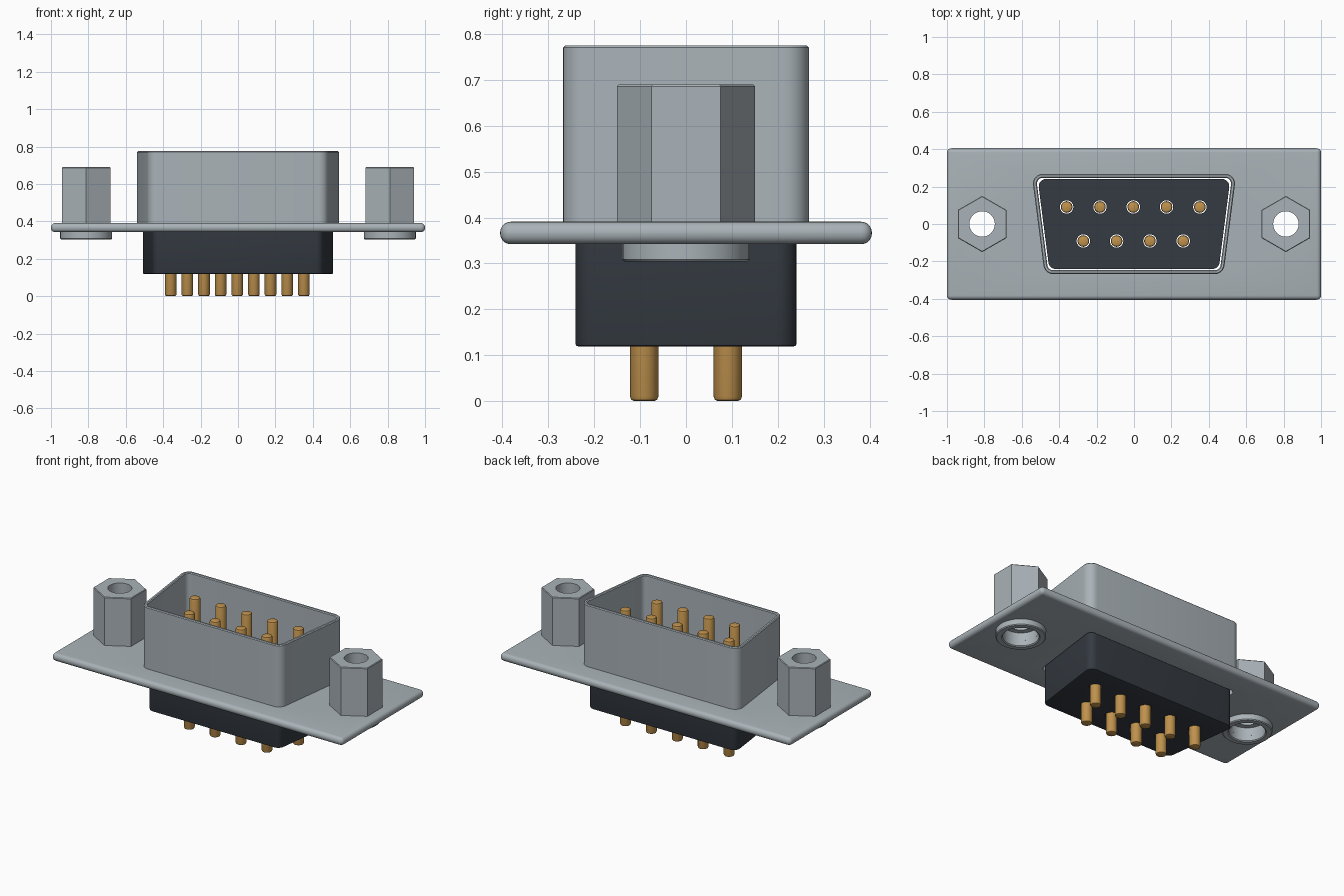
import bpy, bmesh, math

if "Cube" in bpy.data.objects:
    bpy.data.objects.remove(bpy.data.objects["Cube"])

def material(name, rgb):
    m = bpy.data.materials.new(name)
    m.diffuse_color = (*rgb, 1)
    m.use_nodes = True
    m.node_tree.nodes["Principled BSDF"].inputs["Base Color"].default_value = m.diffuse_color
    return m

STEEL = material("steel grey", (0.40, 0.45, 0.48))
BLACK = material("charcoal plastic", (0.035, 0.043, 0.054))
GOLD = material("gold", (0.53, 0.29, 0.075))

PIN_R, ROW_Y, PITCH = 0.031, 0.091, 0.178
PINS = [(-0.004 + PITCH * (i - 2), ROW_Y) for i in range(5)]
PINS += [(-0.004 + PITCH * (i - 1.5), -ROW_Y) for i in range(4)]
NUT_X = (-0.812, 0.812)


def add_object(name, bm, mat):
    bmesh.ops.recalc_face_normals(bm, faces=bm.faces)
    me = bpy.data.meshes.new(name)
    bm.to_mesh(me)
    bm.free()
    ob = bpy.data.objects.new(name, me)
    bpy.context.collection.objects.link(ob)
    if mat:
        me.materials.append(mat)
    return ob


def loft(bm, layers, caps=True, closed=False):
    """Skin a stack of (outline, z) layers."""
    rings = [[bm.verts.new((x, y, z)) for x, y in pts] for pts, z in layers]
    n = len(rings[0])
    pairs = list(zip(rings, rings[1:]))
    if closed:
        pairs.append((rings[-1], rings[0]))
    for a, b in pairs:
        for i in range(n):
            j = (i + 1) % n
            bm.faces.new((a[i], a[j], b[j], b[i]))
    if caps and not closed:
        bm.faces.new(rings[0])
        bm.faces.new(rings[-1])


def polygon(cx, cy, r, n, turn=0.0):
    return [(cx + r * math.cos(2 * math.pi * i / n + turn),
             cy + r * math.sin(2 * math.pi * i / n + turn)) for i in range(n)]


def d_outline(h, wt, wb, r, inset=0.0, seg=6):
    """Rounded trapezoid, wide at +y, optionally inset."""
    slope = (wt - wb) / (2 * h)
    c = math.sqrt(1 + slope * slope)
    tilt = math.atan(slope)
    yc = h - r
    side = lambda y: wb + (y + h) * slope - r * c
    right = []
    for y, a0, a1 in ((-yc, -math.pi / 2, -tilt), (yc, -tilt, math.pi / 2)):
        for i in range(seg + 1):
            a = a0 + (a1 - a0) * i / seg
            right.append((side(y) + (r - inset) * math.cos(a), y + (r - inset) * math.sin(a)))
    return right + [(-x, y) for x, y in reversed(right)]


def finish(ob, cutters=(), bevel=0.0, segments=1):
    """Round edges, cut openings, bake the result and set shading."""
    if bevel:
        m = ob.modifiers.new("round", 'BEVEL')
        m.width, m.segments, m.limit_method = bevel, segments, 'ANGLE'
    for cut in cutters:
        m = ob.modifiers.new("cut", 'BOOLEAN')
        m.object, m.operation, m.solver = cut, 'DIFFERENCE', 'EXACT'
    dg = bpy.context.evaluated_depsgraph_get()
    dg.update()
    me = bpy.data.meshes.new_from_object(ob.evaluated_get(dg))
    ob.modifiers.clear()
    ob.data = me
    bpy.ops.object.select_all(action='DESELECT')
    ob.select_set(True)
    bpy.context.view_layer.objects.active = ob
    bpy.ops.object.shade_smooth_by_angle(angle=math.radians(30))


def hole_cutter(name, spots, r, n=32):
    bm = bmesh.new()
    for x, y in spots:
        ring = polygon(x, y, r, n)
        loft(bm, [(ring, -0.2), (ring, 1.2)])
    ob = add_object(name, bm, None)
    ob.hide_render = True
    return ob


# Helpers for the openings
SHELL = (0.268, 0.547, 0.478, 0.052)
pin_holes = hole_cutter("pin_hole_cutter", PINS, 0.036, 24)
screw_holes = hole_cutter("screw_hole_cutter", [(x, 0) for x in NUT_X], 0.1)
bm = bmesh.new()
opening = d_outline(*SHELL, inset=0.021)
loft(bm, [(opening, 0.2), (opening, 0.6)])
shell_opening = add_object("shell_opening_cutter", bm, None)
shell_opening.hide_render = True

# Flange plate with rounded edges
bm = bmesh.new()
outline = [(-1, -0.405), (1, -0.405), (1, 0.405), (-1, 0.405)]
loft(bm, [(outline, 0.342), (outline, 0.391)])
plate = add_object("flange_plate", bm, STEEL)
finish(plate, (shell_opening, screw_holes), 0.023, 5)

# Open D-shaped shell with a softened rim
bm = bmesh.new()
ring = lambda inset: d_outline(*SHELL, inset=inset)
loft(bm, [(ring(0), 0.385), (ring(0), 0.770), (ring(0.005), 0.775),
          (ring(0.016), 0.775), (ring(0.021), 0.770), (ring(0.021), 0.385)], closed=True)
finish(add_object("shell", bm, STEEL))

# Plastic insulator block with pin holes
bm = bmesh.new()
block = lambda inset: d_outline(0.241, 0.515, 0.453, 0.04, inset)
loft(bm, [(block(0.007), 0.119), (block(0.002), 0.121), (block(0), 0.126), (block(0), 0.391)])
finish(add_object("insulator", bm, BLACK), (pin_holes,))

# Contact pins
for k, (x, y) in enumerate(PINS):
    bm = bmesh.new()
    c = lambda d: polygon(x, y, PIN_R - d, 24)
    loft(bm, [(c(0.010), 0), (c(0.003), 0.003), (c(0), 0.010),
              (c(0), 0.710), (c(0.003), 0.717), (c(0.010), 0.720)])
    finish(add_object(f"pin_{k + 1}", bm, GOLD))

# Hex standoffs and the rings beneath the plate
bore = hole_cutter("bore_cutter", [(x, 0) for x in NUT_X], 0.068)
for side, x in zip(("left", "right"), NUT_X):
    bm = bmesh.new()
    hexa = lambda r: polygon(x, 0, r, 6, math.pi / 6)
    loft(bm, [(hexa(0.150), 0.390), (hexa(0.150), 0.686), (hexa(0.146), 0.690)])
    finish(add_object(f"hex_standoff_{side}", bm, STEEL), (bore,))

    bm = bmesh.new()
    c = lambda r: polygon(x, 0, r, 40)
    loft(bm, [(c(0.139), 0.344), (c(0.139), 0.309), (c(0.134), 0.304),
              (c(0.106), 0.304), (c(0.100), 0.309), (c(0.100), 0.344)], closed=True)
    finish(add_object(f"retaining_ring_{side}", bm, STEEL))

# Remove the helpers
for cut in (pin_holes, screw_holes, shell_opening, bore):
    bpy.data.objects.remove(cut, do_unlink=True)
